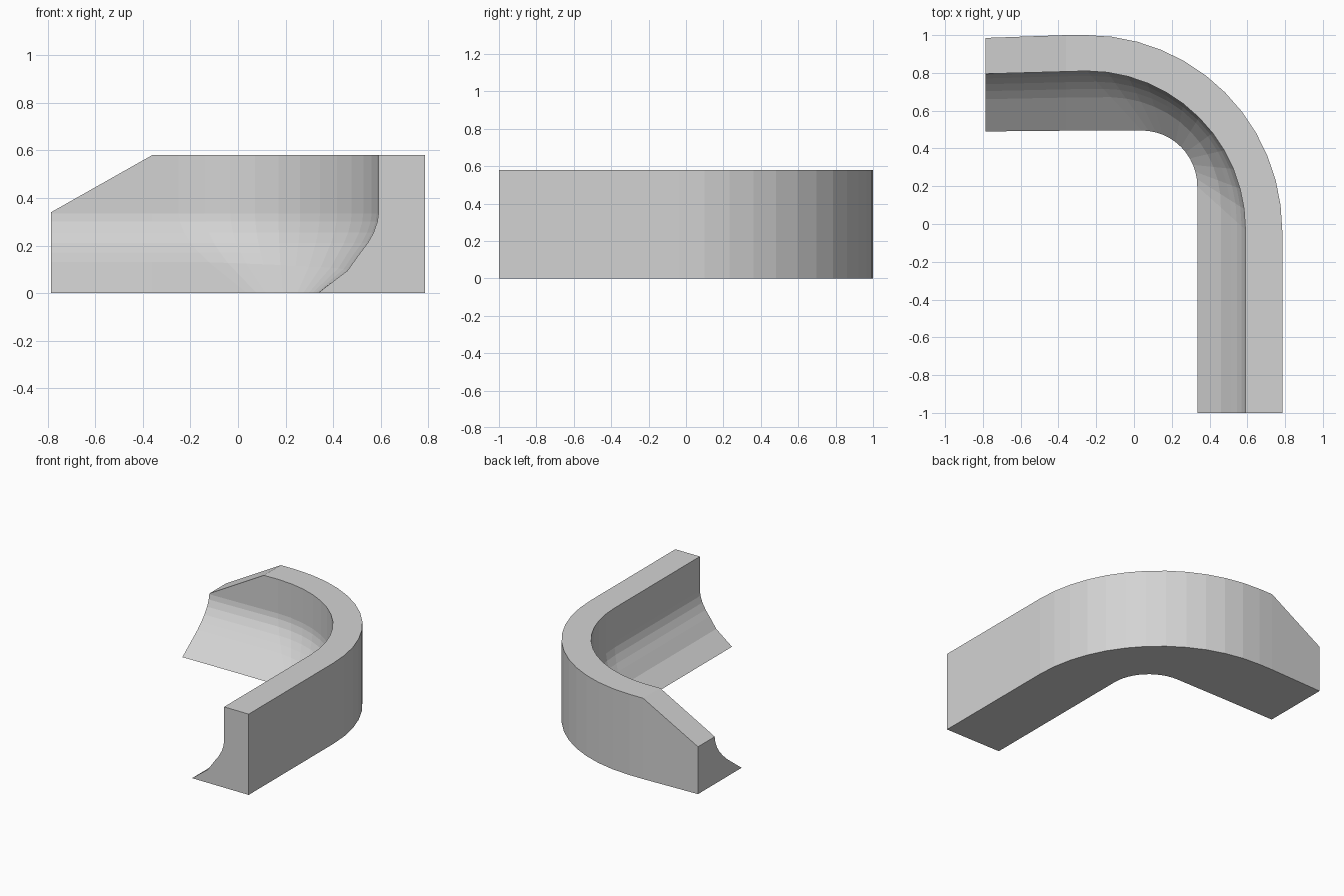
import bpy, bmesh
from math import sin, cos, pi
from mathutils import Vector

cube = bpy.data.objects.get("Cube")
if cube:
    bpy.data.objects.remove(cube)

HEIGHT, LOW_HEIGHT = 0.58, 0.34
STEPS = 12

grey = bpy.data.materials.new("plain_grey")
grey.use_nodes = True
colour = (0.65, 0.65, 0.65, 1)
grey.diffuse_color = colour
grey.node_tree.nodes["Principled BSDF"].inputs["Base Color"].default_value = colour


def rail(centre, radius, start_x, ramp, end):
    """Plan line: straight leg, quarter bend, short straight leg."""
    bend = [Vector((centre[0] + radius * cos(a), centre[1] + radius * sin(a)))
            for a in (pi / 2 * i / STEPS for i in range(STEPS + 1))]
    return [Vector((start_x, -1))] + bend + [Vector(ramp), Vector(end)]


outer = rail((-0.25, -0.035), 1.035, 0.785, (-0.36, 1.0), (-0.785, 0.985))
wall = rail((-0.25, -0.03), 0.84, 0.59, (-0.36, 0.807), (-0.785, 0.795))
toe = rail((0.04, 0.2), 0.295, 0.335, (-0.36, 0.494), (-0.785, 0.49))

# Concave inner slope: fraction from toe to wall, and height
cove = [(0.7, 0.17), (0.82, 0.21), (0.92, 0.255), (0.98, 0.3), (1, 0.335)]

bm = bmesh.new()
rings = []
for i, (o, w, t) in enumerate(zip(outer, wall, toe)):
    top = LOW_HEIGHT if i == len(outer) - 1 else HEIGHT
    blend = min(1, max(0, (i - 1) / STEPS))
    foot = (0.49 + 0.07 * blend, 0.095 + 0.035 * blend)
    section = [(o, 0), (t, 0)]
    section += [(t.lerp(w, f), z) for f, z in [foot] + cove]
    section += [(w, top), (o, top)]
    rings.append([bm.verts.new((p.x, p.y, z)) for p, z in section])

# Skin between sections, then close both ends
for a, b in zip(rings, rings[1:]):
    for j in range(len(a)):
        k = (j + 1) % len(a)
        bm.faces.new((a[j], a[k], b[k], b[j]))
bm.faces.new(rings[0])
bm.faces.new(rings[-1])
bmesh.ops.recalc_face_normals(bm, faces=bm.faces)

mesh = bpy.data.meshes.new("curved_barrier")
bm.to_mesh(mesh)
bm.free()
mesh.materials.append(grey)
barrier = bpy.data.objects.new("curved_barrier", mesh)
bpy.context.collection.objects.link(barrier)
